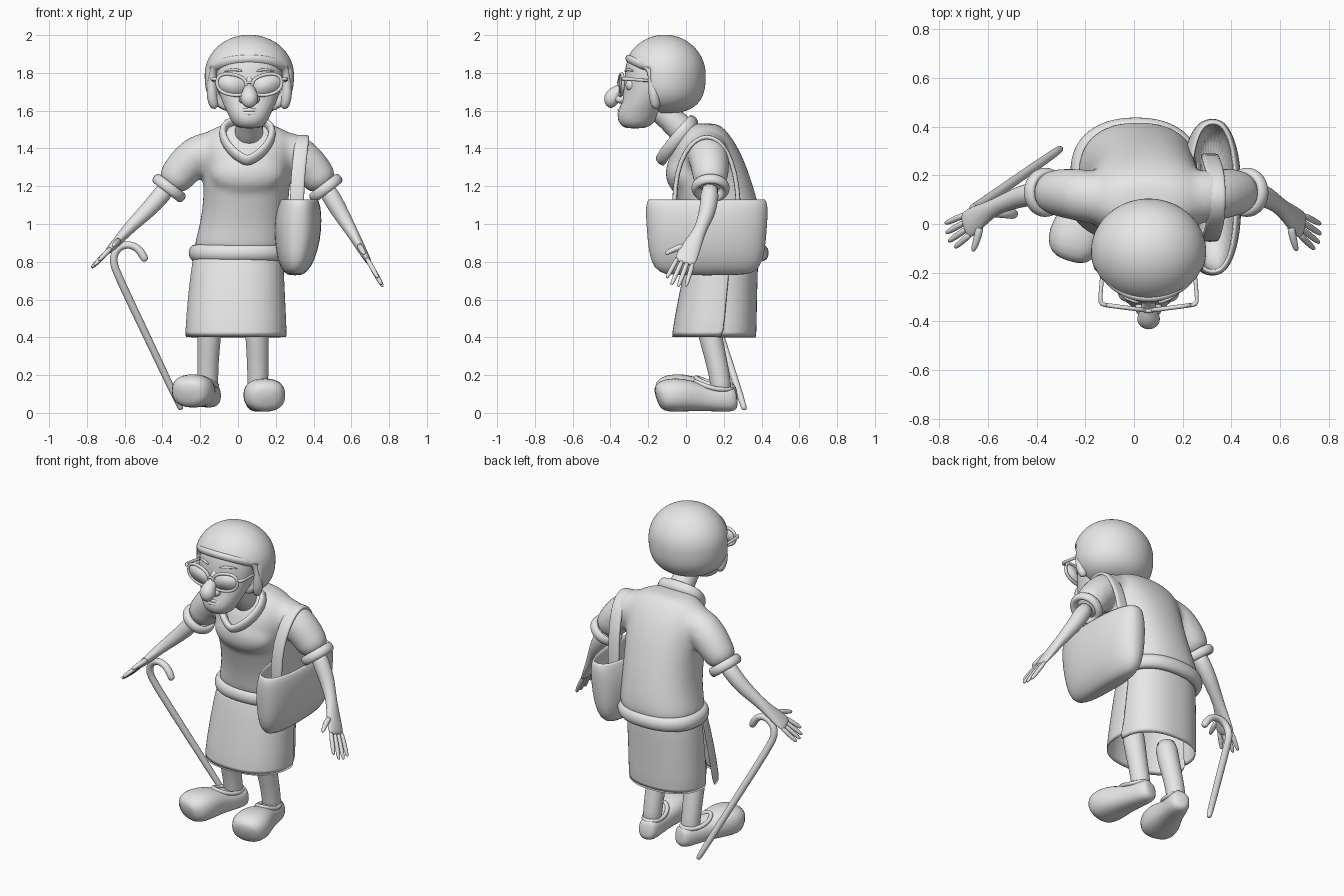
import bpy, bmesh, math
from mathutils import Vector, Matrix

cube = bpy.data.objects.get("Cube")
if cube:
    bpy.data.objects.remove(cube, do_unlink=True)

grey = bpy.data.materials.new("clay grey")
grey.use_nodes = True
COLOR = (0.8, 0.8, 0.8, 1)
grey.diffuse_color = COLOR
grey.node_tree.nodes["Principled BSDF"].inputs["Base Color"].default_value = COLOR
X, Y, Z = Vector((1, 0, 0)), Vector((0, 1, 0)), Vector((0, 0, 1))


def finish(name, bm, subdiv=1, thick=0):
    bmesh.ops.recalc_face_normals(bm, faces=bm.faces)
    me = bpy.data.meshes.new(name)
    bm.to_mesh(me)
    bm.free()
    me.materials.append(grey)
    me.polygons.foreach_set("use_smooth", [True] * len(me.polygons))
    ob = bpy.data.objects.new(name, me)
    bpy.context.collection.objects.link(ob)
    if thick:
        ob.modifiers.new("thickness", "SOLIDIFY").thickness = thick
    if subdiv:
        ob.modifiers.new("smooth", "SUBSURF").levels = subdiv
        ob.modifiers["smooth"].render_levels = subdiv
    return ob


def oval(n, power=2.0, start=0, sweep=360):
    """Unit superellipse points."""
    count = n if sweep == 360 else n + 1
    out = []
    for i in range(count):
        a = math.radians(start + sweep * i / n)
        c, s = math.cos(a), math.sin(a)
        out.append((math.copysign(abs(c) ** (2 / power), c), math.copysign(abs(s) ** (2 / power), s)))
    return out


def skin(name, rings, closed=False, wrap=True, **kw):
    """Join rings of points into a surface."""
    bm = bmesh.new()
    rows = [[bm.verts.new(p) for p in ring] for ring in rings]
    n = len(rows[0])
    for k in range(len(rows) if closed else len(rows) - 1):
        a, b = rows[k], rows[(k + 1) % len(rows)]
        for i in range(n if wrap else n - 1):
            j = (i + 1) % n
            bm.faces.new((a[i], a[j], b[j], b[i]))
    if wrap and not closed:
        bm.faces.new(rows[0])
        bm.faces.new(rows[-1])
    return finish(name, bm, **kw)


def loft(name, rings, n=28, power=2.3, start=0, sweep=360, **kw):
    """Horizontal rings given as centre x, y, z and radii x, y."""
    unit = oval(n, power, start, sweep)
    return skin(name, [[(cx + u * rx, cy + v * ry, z) for u, v in unit] for cx, cy, z, rx, ry in rings],
                wrap=sweep == 360, **kw)


def tube(name, pts, side=Y, n=12, closed=False, power=2.0, **kw):
    """Path points x, y, z, radius and optionally a radius along side."""
    pos = [Vector(p[:3]) for p in pts]
    rings, m = [], len(pts)
    for i, p in enumerate(pts):
        a = pos[(i - 1) % m] if closed else pos[max(i - 1, 0)]
        b = pos[(i + 1) % m] if closed else pos[min(i + 1, m - 1)]
        t = (b - a).normalized()
        s = (side - t * side.dot(t)).normalized()
        o = t.cross(s)
        rings.append([pos[i] + s * u * p[-1] + o * v * p[3] for u, v in oval(n, power)])
    return skin(name, rings, closed=closed, **kw)


def ball(name, centre, radii):
    bm = bmesh.new()
    bmesh.ops.create_uvsphere(bm, u_segments=24, v_segments=16, radius=1,
                              matrix=Matrix.Translation(centre) @ Matrix.Diagonal((*radii, 1)))
    return finish(name, bm, 0)


# Jumper: stooped torso, bust and sleeves melted into one surface
jumper = loft("jumper", [(.05, .09, 1.535, .1, .07), (.05, .095, 1.515, .17, .1), (.05, .1, 1.475, .235, .13),
                         (.05, .1, 1.41, .25, .175), (.05, .11, 1.3, .24, .215), (.045, .155, 1.16, .225, .215),
                         (.03, .2, 1.0, .23, .21), (.015, .215, .89, .25, .21), (.01, .215, .83, .25, .2)])
parts = [jumper, ball("bust", (.05, -.01, 1.27), (.2, .1, .12))]
for s in (-1, 1):
    parts.append(tube("sleeve", [(.05 + s * dx, y, z, r) for dx, y, z, r in
                                 ((.08, .1, 1.39, .1), (.2, .105, 1.39, .112), (.28, .12, 1.36, .112),
                                  (.35, .13, 1.285, .102), (.425, .13, 1.185, .092))], n=16))
bpy.ops.object.select_all(action="DESELECT")
for ob in parts:
    ob.select_set(True)
bpy.context.view_layer.objects.active = jumper
bpy.ops.object.join()
melt = jumper.modifiers.new("melt", "REMESH")
melt.mode, melt.voxel_size, melt.use_smooth_shade = "VOXEL", .014, True
relax = jumper.modifiers.new("relax", "SMOOTH")
relax.factor, relax.iterations = .5, 20
tube("jumper_hem", [(.008 + .237 * u, .215 + .19 * v, .847, .035, .046) for u, v in oval(32, 2.3)],
     side=Z, closed=True)

# Rolled collar dropping to a V
half = [(.035, -.125, 1.35), (.085, -.105, 1.385), (.13, -.05, 1.45), (.135, 0, 1.51), (.085, .04, 1.55)]
collar = [(.05 + x, y, z) for x, y, z in half] + [(.05 - x, y, z) for x, y, z in reversed(half)]
collar.append((.05, -.138, 1.332))
tube("collar", [(*p, .022, .034) for p in collar], side=Vector((0, -.6, .8)), closed=True)

# Wrap skirt: overlapping front and back panels, open at the sides
loft("skirt_front", [(0, .2, .84, .24, .19), (-.01, .17, .62, .258, .21), (-.012, .15, .392, .273, .23)],
     start=184, sweep=186, thick=.01)
loft("skirt_back", [(0, .2, .84, .235, .185), (-.01, .187, .62, .238, .188), (-.012, .178, .39, .242, .196)],
     start=-8, sweep=196, thick=.01)

# Head
loft("face", [(.06, -.27, 1.505, .045, .045), (.06, -.265, 1.522, .085, .085), (.06, -.255, 1.57, .108, .115),
              (.06, -.23, 1.63, .138, .115), (.06, -.19, 1.70, .165, .14), (.06, -.18, 1.78, .18, .145),
              (.06, -.17, 1.88, .17, .15), (.06, -.15, 1.95, .1, .1)], power=2.1)
tube("neck", [(.055, .04, 1.43, .09), (.06, -.03, 1.51, .075), (.06, -.13, 1.6, .07), (.06, -.2, 1.66, .07)], side=X)
tube("nose", [(.06, -.29, 1.80, .02), (.06, -.312, 1.75, .024), (.06, -.335, 1.715, .03), (.06, -.378, 1.69, .043),
              (.06, -.393, 1.665, .05), (.06, -.39, 1.638, .042), (.06, -.375, 1.622, .02)], side=X, n=16)
for s in (-1, 1):
    ball("nostril", (.06 + s * .033, -.345, 1.66), (.022, .03, .022))
    ball("eye", (.06 + s * .085, -.285, 1.735), (.04, .035, .035))
    tube("eyebrow", [(.06 + s * .035, -.325, 1.808, .007), (.06 + s * .085, -.31, 1.822, .009),
                     (.06 + s * .135, -.275, 1.808, .005)], side=Z, n=8)
for z, h in ((1.604, .01), (1.586, .012)):
    tube("lip", [(-.035, -.28, z - .01, .004), (.005, -.34, z - .002, h), (.06, -.36, z, h),
                 (.115, -.34, z - .002, h), (.155, -.28, z - .01, .004)], side=Z, n=8)

# Bobbed hair: full at the bottom, open at the face, with a rolled fringe
bm = bmesh.new()
bmesh.ops.create_uvsphere(bm, u_segments=48, v_segments=36, radius=1)
opening = []
for f in bm.faces:
    c = f.calc_center_median().normalized()
    turn = abs(math.degrees(math.atan2(c.x, -c.y)))
    if turn < 66 and math.degrees(math.asin(c.z)) < 22 - 14 * (turn / 66) ** 2:
        opening.append(f)
bmesh.ops.delete(bm, geom=opening, context="FACES")
for v in bm.verts:
    flat = math.hypot(v.co.x, v.co.y)
    full = 1
    if v.co.z < 0 and flat > .01:
        full = (1 - min(1, -v.co.z) ** 2.7) ** (1 / 2.7) / flat
    v.co = (.06 + v.co.x * full * .237, -.113 + v.co.y * full * .218, 1.79 + v.co.z * (.212 if v.co.z > 0 else .205))
finish("hair", bm, 1, .05)
fringe = []
for i in range(-6, 7):
    a = math.radians(i * 11)
    fringe.append((.06 + .208 * math.sin(a), -.113 - .188 * math.cos(a), 1.872 - .05 * (i / 6) ** 2, .02, .026))
sides = [(.2, -.175, 1.74, .028), (.2, -.17, 1.67, .032), (.18, -.155, 1.605, .024)]
fringe = [(.06 - p[0], *p[1:], p[3]) for p in reversed(sides)] + fringe + [(.06 + p[0], *p[1:], p[3]) for p in sides]
tube("fringe_roll", fringe, side=Vector((0, -.5, 1)))

# Spectacles
for s in (-1, 1):
    cx = .06 + s * .092
    rim = [(cx + .08 * u, -.356 + .022 * abs(cx + .08 * u - .06) / .17,
            1.738 + .055 * v + .012 * s * u) for u, v in oval(20, 2.4)]
    tube("glasses_rim", [(*p, .01) for p in rim], n=8, closed=True)
    skin("lens", [[(x, y - .003, z) for x, y, z in rim], [(x, y + .003, z) for x, y, z in rim]], subdiv=0)
    tube("glasses_arm", [(.06 + s * .16, -.337, 1.765, .008), (.06 + s * .198, -.33, 1.77, .012),
                         (.06 + s * .2, -.31, 1.768, .01), (.06 + s * .185, -.15, 1.755, .009)], side=Z, n=8)
tube("glasses_bridge", [(.03, -.35, 1.742, .008), (.06, -.362, 1.755, .009), (.09, -.35, 1.742, .008)], n=8)


# Cuffs, arms and hands
def arm(label, s, elbow, fore, wrist, palm, tip):
    d = Vector((s * .5, 0, -.65)).normalized()
    up = d.cross(Y)
    mid = Vector((.05 + s * .415, .13, 1.19))
    loop = [mid + Y * u * .083 + up * v * .083 for u, v in oval(16)]
    tube(label + "_cuff", [(*p, .022, .03) for p in loop], side=d, n=10, closed=True)
    wrist, palm, tip = Vector(wrist), Vector(palm), Vector(tip)
    fwd = (tip - palm).normalized()
    w = (fwd * fwd.y - Y).normalized()
    knuckle = palm.lerp(tip, .3)
    tube(label + "_forearm", [(*elbow, .055), (*fore, .047), (*fore.lerp(wrist, .5), .04), (*wrist, .032),
                              (*palm, .024, .058), (*knuckle, .018, .06), (*(knuckle + fwd * .02), .01, .05)],
         side=w, n=14)
    reach = (tip - knuckle).length
    for i, length in enumerate((.82, 1, 1, .9)):
        off = 1.5 - i
        base = knuckle + w * off * .028 - fwd * .01
        end = knuckle + w * off * .038 + fwd * reach * length
        tube(label + "_finger", [(*base, .014), (*base.lerp(end, .5), .0145), (*base.lerp(end, .9), .012),
                                 (*end, .006)], side=w, n=8)
    root = palm + w * .025 - fwd * .02
    end = palm + w * .115 + fwd * .07
    tube(label + "_thumb", [(*root, .02), (*(root.lerp(end, .5) + w * .008), .017),
                            (*root.lerp(end, .9), .013), (*end, .006)], side=w, n=8)


arm("right", -1, Vector((-.35, .13, 1.22)), Vector((-.45, .12, 1.10)),
    (-.585, .065, .97), (-.65, .02, .895), (-.768, -.055, .775))
arm("left", 1, Vector((.45, .13, 1.22)), Vector((.53, .12, 1.08)),
    (.605, .07, .955), (.655, .02, .865), (.765, -.06, .672))


# Legs and slip-on shoes
def foot(label, x, lift, turn, knee_x):
    tube(label + "_leg", [(knee_x, .1, .56, .068), (knee_x, .125, .42, .064), (x, .16, .28, .058),
                          (x, .185, .16, .056), (x, .19, .07, .055)], side=X, n=16)
    shoe = tube(label + "_shoe", [(0, .08, .075, .035, .03), (0, .068, .073, .065, .055), (0, .02, .07, .066, .066),
                                  (0, -.09, .075, .065, .075), (0, -.17, .092, .085, .1), (0, -.26, .096, .092, .118),
                                  (0, -.325, .09, .082, .098), (0, -.35, .08, .05, .06)], side=X, n=20, power=2.4)
    lip = [(.058 * u, -.045 + .1 * v, .128 - .02 * v + .018 * v * v, .014) for u, v in oval(16)]
    rim = tube(label + "_shoe_lip", lip, side=Z, n=8, closed=True)
    for ob in (shoe, rim):
        ob.location = (x, .19, lift)
        ob.rotation_euler.z = math.radians(turn)


foot("right", -.16, .022, -18, -.15)
foot("left", .105, 0, 8, .1)

# Open handbag and its shoulder strap
loft("handbag", [(.302, .11, .728, .03, .19), (.302, .11, .742, .06, .255), (.308, .11, .80, .098, .3),
                 (.315, .11, .92, .122, .315), (.318, .11, 1.02, .126, .322), (.325, .11, 1.10, .112, .325),
                 (.325, .11, 1.138, .095, .308), (.325, .11, 1.12, .08, .296), (.32, .11, 1.0, .095, .295),
                 (.315, .11, .82, .06, .27)], n=36, power=2.4)
strap = [(.31, -.06, 1.0), (.312, -.062, 1.13), (.318, -.05, 1.27), (.332, -.005, 1.385), (.338, .05, 1.445),
         (.34, .11, 1.468), (.338, .17, 1.445), (.332, .22, 1.385), (.318, .262, 1.27), (.312, .277, 1.13),
         (.31, .28, 1.0)]
tube("handbag_strap", [(*p, .013, .038) for p in strap], side=X, power=3.5)

# Walking stick with a hooked handle
hook = [(-.30, .31, .015, .012), (-.305, .307, .03, .019), (-.48, .185, .40, .021), (-.645, .07, .745, .022),
        (-.662, .06, .80, .022), (-.655, .055, .85, .022), (-.62, .052, .885, .022), (-.575, .048, .893, .022),
        (-.53, .045, .875, .022), (-.5, .042, .83, .023), (-.487, .04, .80, .018)]
tube("walking_stick", hook, side=Vector((.6, .8, 0)))
